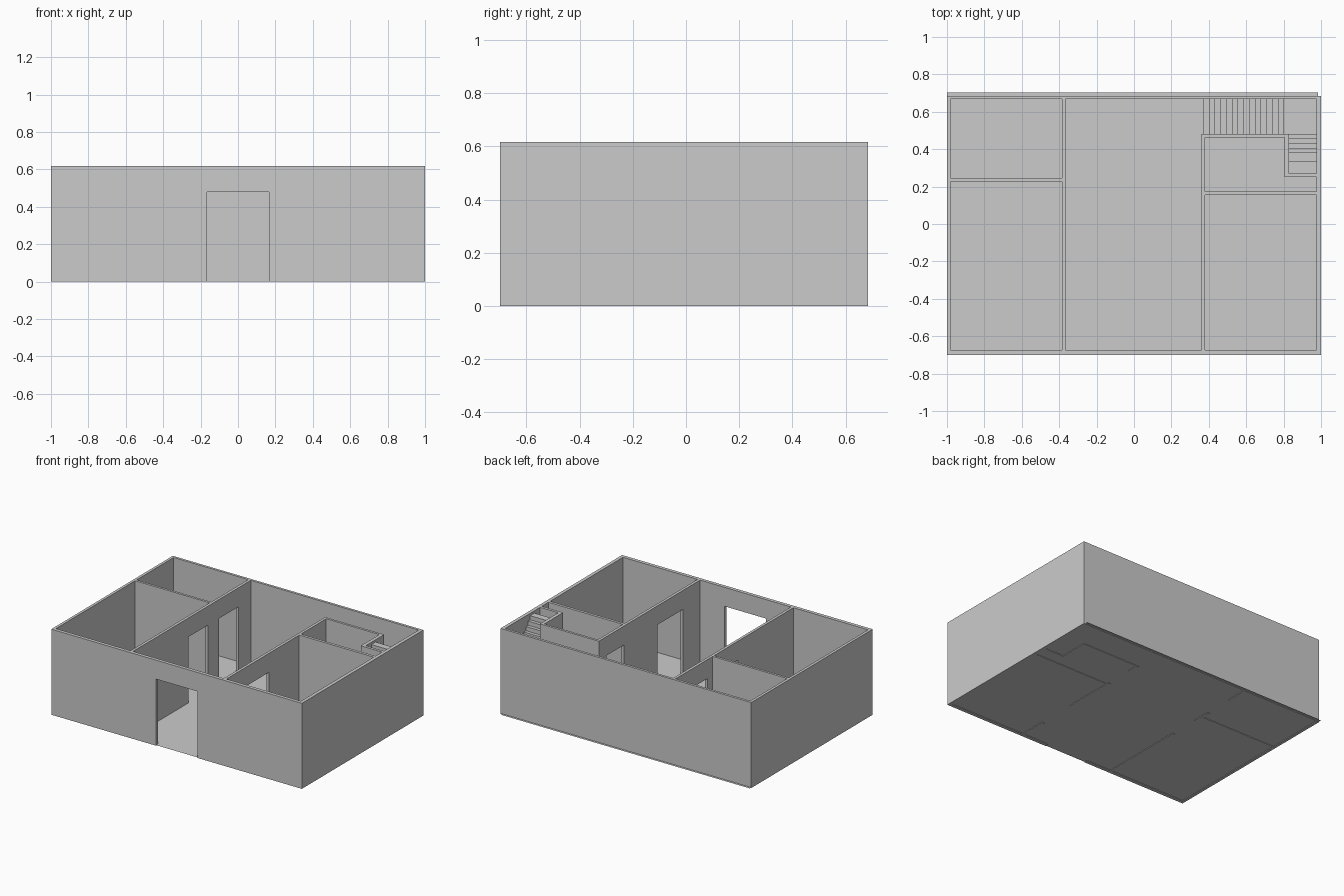
import bpy, bmesh

if "Cube" in bpy.data.objects:
    bpy.data.objects.remove(bpy.data.objects["Cube"])

HEIGHT = 0.617
DOOR = 0.48


def prism(bm, pts, z0, z1):
    """Extrude a plan outline from z0 to z1."""
    face = bm.faces.new([bm.verts.new((x, y, z0)) for x, y in pts])
    ext = bmesh.ops.extrude_face_region(bm, geom=[face])
    verts = [g for g in ext["geom"] if isinstance(g, bmesh.types.BMVert)]
    bmesh.ops.translate(bm, verts=verts, vec=(0, 0, z1 - z0))


def rect(x0, x1, y0, y1):
    return [(x0, y0), (x1, y0), (x1, y1), (x0, y1)]


def make(name, outlines):
    """One object from a list of (outline, bottom, top)."""
    bm = bmesh.new()
    for pts, z0, z1 in outlines:
        prism(bm, pts, z0, z1)
    bmesh.ops.recalc_face_normals(bm, faces=bm.faces)
    mesh = bpy.data.meshes.new(name)
    bm.to_mesh(mesh)
    bm.free()
    obj = bpy.data.objects.new(name, mesh)
    bpy.context.collection.objects.link(obj)
    return obj


def cut(obj, cutter):
    mod = obj.modifiers.new("cut", "BOOLEAN")
    mod.operation = "DIFFERENCE"
    mod.solver = "EXACT"
    mod.object = cutter
    cutter.hide_render = True
    bpy.context.view_layer.objects.active = obj
    bpy.ops.object.modifier_apply(modifier=mod.name)
    bpy.data.objects.remove(cutter)


# Walls: a solid block with the rooms hollowed out
walls = make("walls", [(rect(-1, 1, -0.7, 0.685), 0, HEIGHT)])
hall = [(-0.365, -0.675), (0.36, -0.675), (0.36, 0.48), (0.83, 0.48),
        (0.83, 0.27), (0.975, 0.27), (0.975, 0.667), (-0.365, 0.667)]
closet = [(0.38, 0.175), (0.975, 0.175), (0.975, 0.25),
          (0.805, 0.25), (0.805, 0.463), (0.38, 0.463)]
rooms = [hall, closet,
         rect(-0.98, -0.385, -0.675, 0.228),
         rect(-0.98, -0.385, 0.245, 0.667),
         rect(0.38, 0.975, -0.675, 0.155)]
cut(walls, make("room_cutter", [(r, -0.1, 1) for r in rooms]))

# Doorways: front entrance and the inner doors
doors = [rect(-0.165, 0.165, -0.75, -0.65),
         rect(-0.40, -0.35, -0.045, 0.18),
         rect(-0.40, -0.35, 0.307, 0.525),
         rect(0.34, 0.40, -0.48, -0.19),
         rect(0.34, 0.40, 0.19, 0.39)]
cut(walls, make("door_cutter", [(d, -0.1, DOOR) for d in doors]))

# Floor: a thin sheet just above the wall bottoms
bpy.ops.mesh.primitive_plane_add(size=1, location=(-0.0075, 0.001, 0.004))
floor = bpy.context.object
floor.name = "floor"
floor.scale = (1.985, 1.402, 1)

# Stairs: side profiles extruded across each flight
def stairs(name, start, run, rise, base, count, place, width_a, width_b, end):
    prof = [(start, 0.004)]
    for i in range(count):
        z = base + rise * (i + 1)
        prof += [(start + run * i, z), (start + run * (i + 1), z)]
    prof[-1] = (end, prof[-1][1])
    prof.append((end, 0.004))
    bm = bmesh.new()
    rings = [[bm.verts.new(place(s, w, z)) for s, z in prof]
             for w in (width_a, width_b)]
    bm.faces.new(rings[0])
    bm.faces.new(rings[1])
    n = len(prof)
    for i in range(n):
        j = (i + 1) % n
        bm.faces.new((rings[0][i], rings[0][j], rings[1][j], rings[1][i]))
    bmesh.ops.recalc_face_normals(bm, faces=bm.faces)
    mesh = bpy.data.meshes.new(name)
    bm.to_mesh(mesh)
    bm.free()
    bpy.context.collection.objects.link(bpy.data.objects.new(name, mesh))


RISE = 0.03
stairs("lower_stairs", 0.37, 0.0307, RISE, 0, 15,
       lambda s, w, z: (s, w, z), 0.48, 0.667, 0.975)
stairs("upper_stairs", -0.48, 0.0242, RISE, 15 * RISE, 5,
       lambda s, w, z: (w, -s, z), 0.83, 0.975, -0.335)
